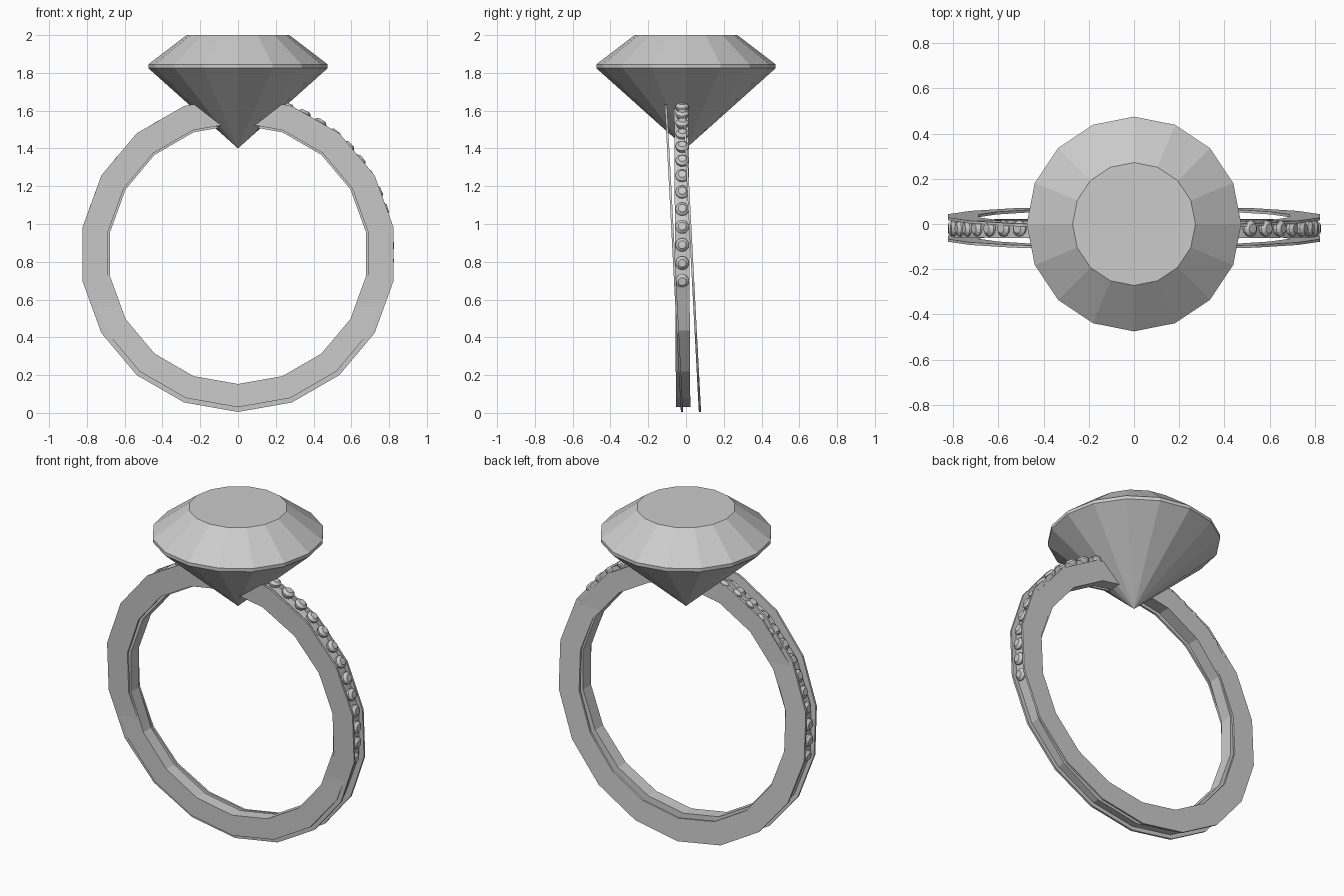
import bpy, bmesh
from math import sin, cos, pi, radians
from mathutils import Matrix, Vector

if "Cube" in bpy.data.objects:
    bpy.data.objects.remove(bpy.data.objects["Cube"])

CENTRE_Z = 0.84


def make_object(name, bm):
    bmesh.ops.recalc_face_normals(bm, faces=bm.faces)
    mesh = bpy.data.meshes.new(name)
    bm.to_mesh(mesh)
    bm.free()
    obj = bpy.data.objects.new(name, mesh)
    bpy.context.collection.objects.link(obj)
    return obj


def lathe(name, profile, sides):
    """Revolve (radius, height) points about z; the ends become a point or a flat cap."""
    bm = bmesh.new()
    rings = []
    for r, z in profile:
        if r == 0:
            rings.append([bm.verts.new((0, 0, z))] * sides)
        else:
            rings.append([bm.verts.new((r * cos(2 * pi * i / sides), r * sin(2 * pi * i / sides), z))
                          for i in range(sides)])
    for a, b in zip(rings, rings[1:]):
        for i in range(sides):
            j = (i + 1) % sides
            bm.faces.new(list(dict.fromkeys((a[i], a[j], b[j], b[i]))))
    for (r, _), ring in zip((profile[0], profile[-1]), (rings[0], rings[-1])):
        if r > 0:
            bm.faces.new(ring)
    return make_object(name, bm)


def band(name, outer, inner, width, y, lean, sides=18):
    """Faceted hoop facing y; lean shifts it in y per unit of height."""
    bm = bmesh.new()
    section = [(outer, -width / 2), (outer, width / 2), (inner, width / 2), (inner, -width / 2)]
    loops = []
    for i in range(sides):
        a = 2 * pi * i / sides
        loops.append([bm.verts.new((r * sin(a), y + dy + lean * r * cos(a), CENTRE_Z + r * cos(a)))
                      for r, dy in section])
    for i in range(sides):
        p, q = loops[i], loops[(i + 1) % sides]
        for k in range(4):
            m = (k + 1) % 4
            bm.faces.new((p[k], p[m], q[m], q[k]))
    return make_object(name, bm)


# Large cut stone
lathe("main_stone", [(0, 1.40), (0.475, 1.825), (0.475, 1.845), (0.272, 2.0)], 16)

# Two thin leaning side hoops and the gem-carrying hoop between them
band("front_hoop", 0.835, 0.698, 0.012, -0.065, -0.0525)
band("back_hoop", 0.835, 0.698, 0.012, 0.030, -0.0525)
band("middle_hoop", 0.81, 0.687, 0.076, -0.020, -0.006)

# Rows of small stones down both shoulders
gem_profile = [(0.022, -0.035), (0.036, -0.006), (0.036, 0.002), (0.021, 0.016)]
for side, label in ((1, "right"), (-1, "left")):
    for n in range(13):
        angle = radians(18.5 + 6.8 * n)
        lift = 0.826 - 0.018 * n / 12 if side > 0 else 0.808
        gem = lathe(f"{label}_small_stone_{n + 1}", gem_profile, 12)
        direction = Vector((side * sin(angle), 0, cos(angle)))
        place = Vector((0, -0.02, CENTRE_Z)) + direction * lift
        gem.matrix_world = Matrix.Translation(place) @ Matrix.Rotation(side * angle, 4, 'Y')
